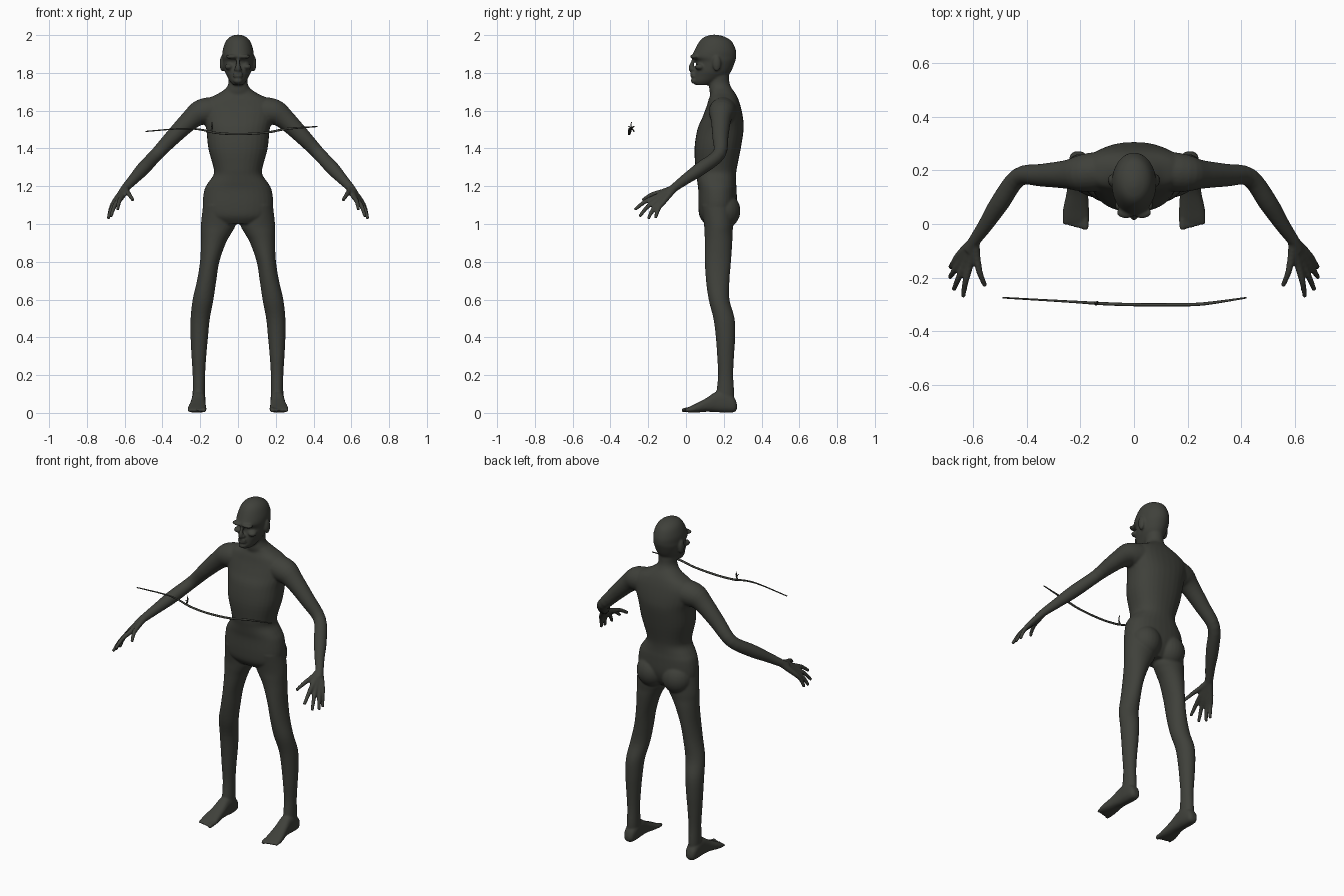
import bpy
import bmesh
import math
from mathutils import Matrix, Vector

cube = bpy.data.objects.get("Cube")
if cube:
    bpy.data.objects.remove(cube, do_unlink=True)

SIDES = (1, -1)


def make_material(name, colour):
    material = bpy.data.materials.new(name)
    material.use_nodes = True
    material.diffuse_color = colour
    material.node_tree.nodes["Principled BSDF"].inputs["Base Color"].default_value = colour
    return material


def smooth_rows(rows, steps=4):
    """Catmull-Rom interpolation through rows of numbers."""
    result = []
    last = len(rows) - 1
    for i in range(last):
        before, start = rows[max(i - 1, 0)], rows[i]
        end, after = rows[i + 1], rows[min(i + 2, last)]
        for k in range(steps):
            t = k / steps
            result.append([
                b + (c - a) * t / 2
                + (2 * a - 5 * b + 4 * c - d) * t * t / 2
                + (3 * b - a - 3 * c + d) * t ** 3 / 2
                for a, b, c, d in zip(before, start, end, after)])
    result.append(list(rows[last]))
    return result


def skin_rings(bm, rings):
    """Bridge a list of point rings and cap both ends."""
    loops = [[bm.verts.new(p) for p in ring] for ring in rings]
    count = len(loops[0])
    for lower, upper in zip(loops, loops[1:]):
        for i in range(count):
            j = (i + 1) % count
            bm.faces.new((lower[i], lower[j], upper[j], upper[i]))
    bm.faces.new(loops[0])
    bm.faces.new(loops[-1])


def unit_ring(count, power=1.0):
    """Points of a circle, squared off when power is below one."""
    points = []
    for i in range(count):
        angle = math.tau * i / count
        c, s = math.cos(angle), math.sin(angle)
        points.append((math.copysign(abs(c) ** power, c),
                       math.copysign(abs(s) ** power, s)))
    return points


def stack(bm, rows, power=1.0, side=1):
    """Horizontal sections: height, x middle, half width, front y, back y."""
    rings = []
    for z, x, half, front, back in smooth_rows(rows):
        middle, depth = (front + back) / 2, (back - front) / 2
        rings.append([(side * (x + u * half), middle + v * depth, z)
                      for u, v in unit_ring(32, power)])
    skin_rings(bm, rings)


def tube(bm, rows, side=1, count=16):
    """Round limb through rows of x, y, z, radius."""
    rows = smooth_rows(rows)
    centres = [Vector((side * r[0], r[1], r[2])) for r in rows]
    rings = []
    for i, row in enumerate(rows):
        ahead = centres[min(i + 1, len(rows) - 1)]
        tangent = ahead - centres[max(i - 1, 0)]
        turn = tangent.to_track_quat("Z", "Y")
        rings.append([centres[i] + turn @ Vector((u, v, 0)) * row[3]
                      for u, v in unit_ring(count)])
    skin_rings(bm, rings)


def ball(bm, centre, size, side=1):
    x, y, z = centre
    matrix = Matrix.Translation((side * x, y, z)) @ Matrix.Diagonal((*size, 1))
    bmesh.ops.create_uvsphere(bm, u_segments=24, v_segments=16, radius=1, matrix=matrix)


def add_torso(bm):
    stack(bm, [
        (1.72, 0, .06, .13, .24), (1.69, 0, .105, .13, .262),
        (1.66, 0, .165, .12, .277), (1.62, 0, .195, .108, .29),
        (1.56, 0, .185, .085, .302), (1.5, 0, .168, .06, .305),
        (1.4, 0, .157, .045, .29), (1.3, 0, .13, .05, .27),
        (1.26, 0, .13, .055, .265), (1.22, 0, .157, .06, .265),
        (1.18, 0, .178, .065, .268), (1.1, 0, .187, .065, .268),
        (1.04, 0, .17, .072, .25), (1.0, 0, .12, .1, .22)], power=.88)
    for side in SIDES:
        ball(bm, (.085, .2, 1.07), (.09, .088, .095), side)


def add_head(bm):
    # Neck
    stack(bm, [(1.85, 0, .05, .13, .23), (1.78, 0, .05, .122, .228),
               (1.74, 0, .052, .122, .232), (1.7, 0, .075, .125, .25),
               (1.64, 0, .1, .14, .26)])
    # Skull and jaw
    stack(bm, [
        (2.002, 0, .012, .135, .165), (1.99, 0, .043, .097, .208),
        (1.965, 0, .066, .07, .244), (1.92, 0, .081, .045, .264),
        (1.885, 0, .083, .032, .266), (1.86, 0, .081, .055, .26),
        (1.81, 0, .071, .045, .24), (1.78, 0, .057, .04, .215),
        (1.755, 0, .043, .038, .17), (1.735, 0, .026, .05, .13)])
    # Nose, lips and chin
    tube(bm, [(0, .042, 1.885, .008), (0, .035, 1.855, .01),
              (0, .025, 1.823, .014), (0, .045, 1.81, .009)])
    for height in (1.797, 1.783):
        ball(bm, (0, .037, height), (.026, .014, .007))
    ball(bm, (0, .045, 1.758), (.025, .02, .016))
    for side in SIDES:
        ball(bm, (.03, .043, 1.886), (.036, .022, .012), side)     # brow
        ball(bm, (.048, .072, 1.832), (.024, .026, .016), side)    # cheekbone
        ball(bm, (.012, .038, 1.818), (.01, .014, .009), side)     # nostril
        ball(bm, (.084, .163, 1.85), (.013, .022, .042), side)     # ear


def add_leg(bm, side):
    stack(bm, [
        (1.1, .1, .085, .08, .25), (1.0, .104, .092, .095, .25),
        (.95, .116, .08, .098, .246), (.9, .13, .066, .1, .245),
        (.8, .15, .051, .1, .238), (.7, .166, .051, .106, .23),
        (.6, .185, .055, .12, .23), (.5, .2, .051, .145, .257),
        (.4, .205, .046, .158, .26), (.3, .207, .039, .165, .254),
        (.2, .207, .033, .17, .25), (.1, .207, .033, .16, .255),
        (.04, .208, .032, .16, .25)], side=side)


def add_foot(bm, side):
    # Vertical sections: y, x middle, half width, sole, instep
    rows = [(.27, .208, .016, .02, .045), (.255, .208, .031, .004, .08),
            (.21, .208, .037, .001, .115), (.16, .209, .037, .004, .112),
            (.11, .212, .041, .006, .08), (.06, .216, .048, .002, .053),
            (.025, .217, .05, .001, .036), (.005, .217, .044, .004, .026)]
    rings = []
    for y, x, half, sole, top in smooth_rows(rows):
        rings.append([(side * (x + u * half), y, (sole + top) / 2 + v * (top - sole) / 2)
                      for u, v in unit_ring(24, .8)])
    skin_rings(bm, rings)
    for i in range(5):
        x, reach = .181 + i * .019, -.022 + .005 * i
        thick = .013 if i == 0 else .01
        tube(bm, [(x, .045, .02, thick), (x, reach + .02, .016, thick),
                  (x, reach, .012, thick * .7)], side)


def add_arm(bm, side):
    tube(bm, [(.1, .2, 1.6, .075), (.19, .19, 1.592, .07),
              (.25, .185, 1.553, .054), (.34, .182, 1.465, .043),
              (.43, .175, 1.37, .035), (.5, .08, 1.295, .036),
              (.555, -.005, 1.235, .028), (.597, -.065, 1.19, .022),
              (.615, -.1, 1.165, .02)], side, 24)


def add_hand(bm, side):
    wrist = (.595, -.06, 1.192)
    # Thumb, then index to little finger: knuckle, tip
    fingers = [((.588, -.12, 1.172), (.555, -.232, 1.125)),
               ((.612, -.148, 1.148), (.638, -.272, 1.075)),
               ((.627, -.143, 1.135), (.673, -.246, 1.04)),
               ((.641, -.131, 1.125), (.688, -.2, 1.027)),
               ((.651, -.115, 1.122), (.686, -.162, 1.03))]
    for knuckle, tip in fingers:
        bend = Vector(knuckle).lerp(Vector(tip), .5) + Vector((.004, -.006, .007))
        tube(bm, [(*wrist, .019), (*knuckle, .015), (*bend, .012), (*tip, .009)], side)


def finish(name, bm, material):
    bmesh.ops.recalc_face_normals(bm, faces=bm.faces)
    mesh = bpy.data.meshes.new(name)
    bm.to_mesh(mesh)
    bm.free()
    mesh.materials.append(material)
    for polygon in mesh.polygons:
        polygon.use_smooth = True
    item = bpy.data.objects.new(name, mesh)
    bpy.context.collection.objects.link(item)
    return item


skin = make_material("dark_olive_grey", (.05, .052, .043, 1))

# Body: overlapping anatomy fused into one continuous skin
bm = bmesh.new()
add_torso(bm)
add_head(bm)
for side in SIDES:
    add_leg(bm, side)
    add_foot(bm, side)
    add_arm(bm, side)
    add_hand(bm, side)
body = finish("body", bm, skin)
remesh = body.modifiers.new("fuse", "REMESH")
remesh.mode = "VOXEL"
remesh.voxel_size = .006
remesh.use_smooth_shade = True
relax = body.modifiers.new("relax", "SMOOTH")
relax.factor = .5
relax.iterations = 4

# Floating bent stick with a small forked twig
bm = bmesh.new()
tube(bm, [(-.49, -.275, 1.49, .003), (-.3, -.286, 1.505, .004),
          (-.2, -.292, 1.5, .005), (-.12, -.297, 1.483, .006),
          (0, -.301, 1.476, .006), (.15, -.301, 1.484, .006),
          (.26, -.298, 1.504, .006), (.42, -.275, 1.516, .003)], count=10)
finish("stick", bm, skin)
bm = bmesh.new()
tube(bm, [(-.145, -.294, 1.488, .005), (-.136, -.292, 1.51, .004),
          (-.138, -.289, 1.54, .002)], count=8)
tube(bm, [(-.137, -.292, 1.505, .003), (-.14, -.3, 1.515, .002),
          (-.142, -.306, 1.518, .002)], count=8)
finish("twig", bm, skin)
